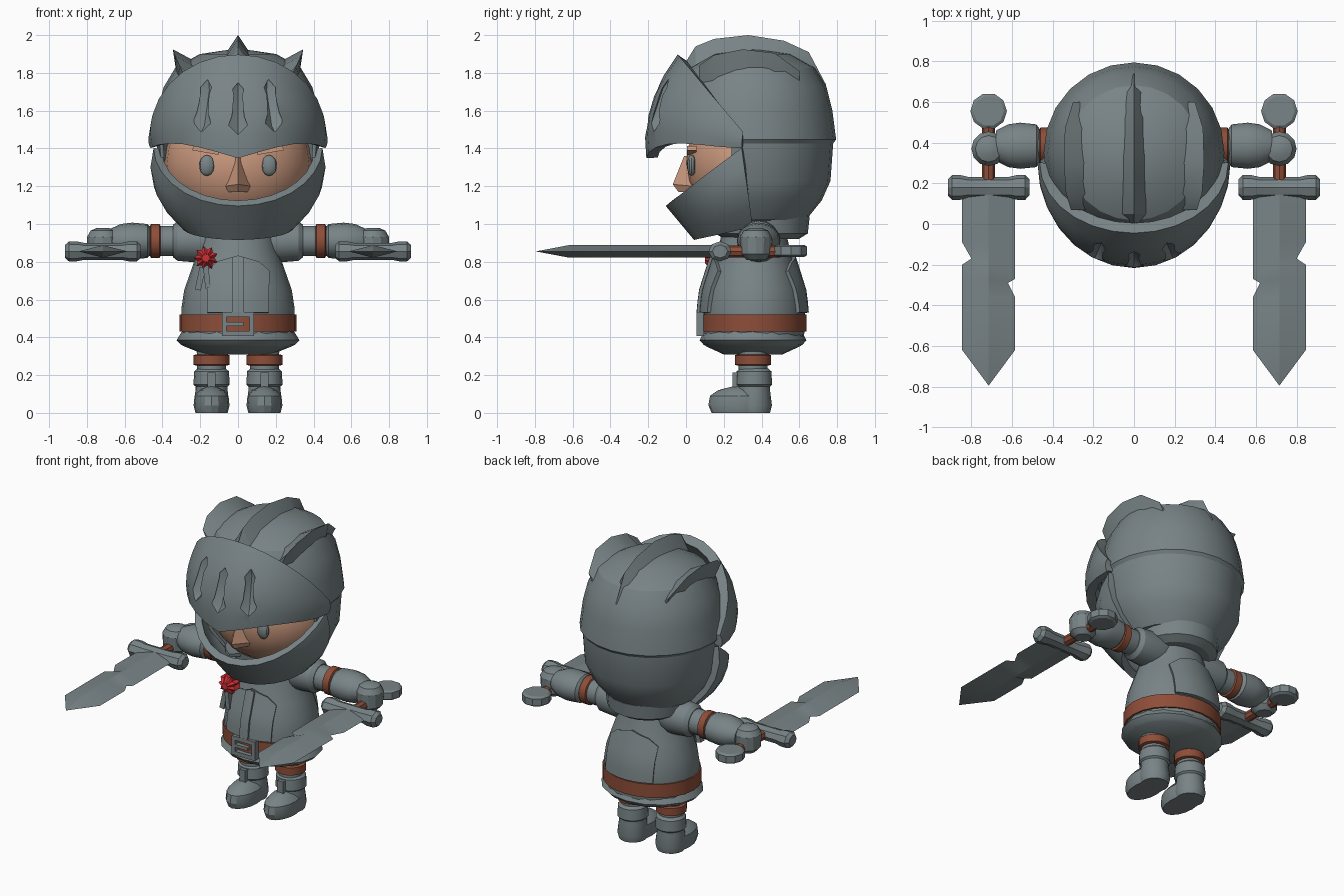
import bpy, bmesh, math
from math import sin, cos, pi, radians
from mathutils import Matrix, Vector

cube = bpy.data.objects.get("Cube")
if cube:
    bpy.data.objects.remove(cube)


def material(name, rgb):
    m = bpy.data.materials.new(name)
    m.use_nodes = True
    m.diffuse_color = (*rgb, 1)
    m.node_tree.nodes["Principled BSDF"].inputs["Base Color"].default_value = (*rgb, 1)
    return m


STEEL = material("steel_grey", (.19, .23, .24))
SKIN = material("skin", (.60, .32, .21))
LEATHER = material("leather_brown", (.27, .075, .04))
RED = material("flower_red", (.62, .03, .035))
parts = []


def loft(name, mat, rings, mirror=False, closed=True):
    """Skin a list of equal rings; mirrored parts get a left and a right copy."""
    if mirror:
        loft("left_" + name, mat, rings)
        return loft("right_" + name, mat, [[(-p[0], p[1], p[2]) for p in r] for r in rings])
    bm = bmesh.new()
    vs = [[bm.verts.new(p) for p in r] for r in rings]
    n = len(rings[0])
    for a, b in zip(vs, vs[1:]):
        for i in range(n if closed else n - 1):
            j = (i + 1) % n
            bm.faces.new((a[i], a[j], b[j], b[i]))
    if closed:
        bm.faces.new(vs[0])
        bm.faces.new(vs[-1])
    bmesh.ops.remove_doubles(bm, verts=bm.verts, dist=.0002)
    bmesh.ops.recalc_face_normals(bm, faces=bm.faces)
    me = bpy.data.meshes.new(name)
    bm.to_mesh(me)
    bm.free()
    me.materials.append(mat)
    ob = bpy.data.objects.new(name, me)
    bpy.context.collection.objects.link(ob)
    parts.append(ob)
    return ob


AXES = {"z": Matrix(), "x": Matrix.Rotation(pi / 2, 4, "Y"), "y": Matrix.Rotation(-pi / 2, 4, "X")}


def lathe(name, mat, profile, centre, axis="z", sx=1, sy=1, seg=16, mirror=False, rot=None):
    """Turn (height, radius) pairs about an axis."""
    m = Matrix.Translation(centre) @ (rot or AXES[axis])
    rings = [[m @ Vector((r * sx * cos(2 * pi * i / seg), r * sy * sin(2 * pi * i / seg), h))
              for i in range(seg)] for h, r in profile]
    return loft(name, mat, rings, mirror)


def ball(name, mat, centre, size, seg=16, mirror=False):
    prof = [(size[2] * sin(radians(a)), cos(radians(a))) for a in range(-90, 91, 15)]
    return lathe(name, mat, prof, centre, sx=size[0], sy=size[1], seg=seg, mirror=mirror)


def box(name, mat, c, s, mirror=False, tilt=0):
    m = Matrix.Translation(c) @ Matrix.Rotation(tilt, 4, "Y")
    rect = [(-1, -1), (1, -1), (1, 1), (-1, 1)]
    rings = [[m @ Vector((x * s[0], y * s[1], z * s[2])) for x, y in rect] for z in (-1, 1)]
    return loft(name, mat, rings, mirror)


def bake(ob):
    dg = bpy.context.evaluated_depsgraph_get()
    me = bpy.data.meshes.new_from_object(ob.evaluated_get(dg))
    ob.modifiers.clear()
    ob.data = me


def thicken(ob, t, cutters=()):
    mod = ob.modifiers.new("thickness", "SOLIDIFY")
    mod.thickness, mod.offset = t, 0
    for c in cutters:
        b = ob.modifiers.new("groove", "BOOLEAN")
        b.operation, b.solver, b.object = "DIFFERENCE", "EXACT", c
    bake(ob)
    for c in cutters:
        parts.remove(c)
        bpy.data.objects.remove(c)


def patch(name, mat, fn, us, vs, t, cutters=()):
    ob = loft(name, mat, [[fn(u, v) for v in vs] for u in us], closed=False)
    thicken(ob, t, cutters)


def steps(a, b, n):
    return [a + (b - a) * i / n for i in range(n + 1)]


# Helmet shell, open at the lower front
shell = lathe("helmet_shell", STEEL,
              [(1.0, 0), (1.03, .28), (1.13, .36), (1.23, .405), (1.43, .42), (1.45, .435),
               (1.6, .415), (1.72, .385), (1.82, .325), (1.89, .2), (1.92, 0)], (0, .35, 0), seg=24)
bm = bmesh.new()
bm.from_mesh(shell.data)
front = [f for f in bm.faces if f.calc_center_median().y < .2 and f.calc_center_median().z < 1.5]
bmesh.ops.delete(bm, geom=front, context="FACES")
bm.to_mesh(shell.data)
bm.free()
thicken(shell, .02)


# Visor with three grooves, and chin guard
def visor(a, t):
    c, s = cos(a), abs(sin(a))
    low = Vector((.435 * sin(a), .3 - .48 * c, 1.35 + .14 * s - .08 * s ** 4))
    top = Vector((.435 * sin(a), .3 - .32 * c, 1.48 + .40 * c))
    bulge = 4 * t * (1 - t)
    return low.lerp(top, t) + Vector((.01 * sin(a), -.06 * c, 0)) * bulge


def chin(a, t):
    c = cos(a)
    top = Vector((.425 * sin(a), .3 - .39 * c, 1.40 - .29 * c))
    low = Vector((.28 * sin(a), .35 - .29 * c, 1.0 - .07 * c))
    return low.lerp(top, t) + Vector((.07 * sin(a) ** 3, 0, 0)) * 4 * t * (1 - t)


grooves = []
for a in (-23, 0, 23):
    r = radians(a)
    turn = Matrix.Rotation(r, 4, "Z") @ Matrix.Rotation(radians(-20), 4, "X")
    spot = visor(r, .5) + Vector((.01 * sin(r), -.01 * cos(r), 0))
    grooves.append(lathe("groove_cutter", STEEL, [(-.16, 0), (-.1, .05), (.1, .05), (.16, 0)],
                         spot, sy=.7, seg=4, rot=turn))
arc = [radians(a) for a in steps(-90, 90, 14)]
patch("visor", STEEL, visor, arc, steps(0, 1, 5), .06, grooves)
patch("chin_guard", STEEL, chin, arc, steps(0, 1, 4), .045)


# Helmet crests: ridges of triangular section, from (y, x, z, half width)
def crest(name, stations, tilt, depth, mirror=False):
    n, t = Vector((sin(tilt), 0, cos(tilt))), Vector((cos(tilt), 0, -sin(tilt)))
    rings = []
    for y, x, z, w in stations:
        tip = Vector((x, y, z))
        rings.append([tip, tip - n * depth + t * w, tip - n * depth - t * w])
    loft(name, STEEL, rings, mirror)


crest("centre_crest", [(0, 0, 1.86, .04), (.05, 0, 1.94, .07), (.15, 0, 1.98, .08), (.33, 0, 2, .08),
                       (.52, 0, 1.97, .08), (.65, 0, 1.91, .06), (.74, 0, 1.74, .02)], 0, .12)
crest("side_crest", [(.07, .31, 1.84, .02), (.15, .335, 1.895, .06), (.3, .345, 1.925, .07),
                     (.47, .34, 1.905, .06), (.6, .3, 1.81, .02)], radians(35), .14, True)

# Face
ball("face", SKIN, (0, .36, 1.32), (.39, .36, .35), 24)
ball("eye", STEEL, (.165, .03, 1.31), (.04, .025, .055), 12, True)
box("eyebrow", SKIN, (.17, .03, 1.39), (.07, .025, .012), True, radians(-10))
loft("nose", SKIN, [[(-.03, .04, 1.36), (0, -.01, 1.36), (.03, .04, 1.36)],
                    [(-.07, .04, 1.2), (0, -.07, 1.21), (.07, .04, 1.2)],
                    [(-.05, .04, 1.17), (0, -.04, 1.17), (.05, .04, 1.17)]])

# Torso, collar, skirt and belt
BODY = [(.38, .29), (.45, .3), (.55, .3), (.65, .285), (.75, .25), (.85, .215), (.95, .19), (1.02, .17)]
lathe("torso", STEEL, BODY, (0, .36, 0), sy=.9, seg=24)
lathe("collar", STEEL, [(.92, .2), (.95, .25), (1.04, .26), (1.05, .2)], (0, .4, 0), sy=.98, seg=20)
lathe("skirt", STEEL, [(.31, .18), (.35, .28), (.36, .3), (.385, .325), (.41, .31), (.44, .29)],
      (0, .355, 0), sy=.87, seg=16)
lathe("belt", LEATHER, [(.43, .29), (.43, .309), (.52, .309), (.52, .29)], (0, .36, 0), sy=.9, seg=24)
for z in (.42, .52):
    box("buckle_bar", STEEL, (0, .075, z), (.085, .02, .013))
box("buckle_side", STEEL, (.073, .075, .47), (.013, .02, .06), True)
box("buckle_tongue", STEEL, (-.02, .07, .47), (.05, .015, .01))


# Curved armour plates laid on the torso
def torso_point(x, z, out, side):
    for (z0, r0), (z1, r1) in zip(BODY, BODY[1:]):
        if z0 <= z <= z1:
            r = r0 + (r1 - r0) * (z - z0) / (z1 - z0)
    return Vector((x, .36 + side * (.9 * math.sqrt(r * r - x * x) + out), z))


def plate(name, half, side, out):
    def fn(u, v):
        top = .83 - .3 * abs(u) if abs(u) < .14 else .75
        return torso_point(u, .53 + (top - .53) * v, out, side)
    patch(name, STEEL, fn, steps(-half, half, 6), steps(0, 1, 5), .025)


plate("chest_plate", .16, -1, .008)
plate("chest_strip", .03, -1, .022)
plate("back_plate", .17, 1, .008)

# Red flower with ribbons
star = [(.065 if i % 2 else .046) for i in range(18)]
loft("flower", RED, [[(-.17 + r * k * cos(i * pi / 9), y, .82 + r * k * sin(i * pi / 9))
                      for i, r in enumerate(star)] for y, k in ((.2, 1), (.13, 1), (.1, .4))])
box("ribbon_outer", STEEL, (-.2, .15, .71), (.016, .02, .06), tilt=radians(12))
box("ribbon_inner", STEEL, (-.165, .14, .72), (.014, .02, .06), tilt=radians(-6))

# Arms
ARM = (0, .385, .91)
lathe("shoulder", STEEL, [(.1, .1), (.2, .115), (.32, .105), (.345, .085)], ARM, "x", mirror=True)
lathe("upper_arm", STEEL, [(.3, .08), (.5, .08)], ARM, "x", mirror=True)
lathe("arm_band", LEATHER, [(.41, .08), (.415, .09), (.46, .09), (.465, .08)], ARM, "x", mirror=True)
lathe("gauntlet", STEEL, [(.465, .08), (.48, .1), (.56, .108), (.62, .1), (.68, .07)],
      ARM, "x", sx=.9, sy=1.05, mirror=True)
lathe("hand", STEEL, [(.81, .05), (.84, .08), (.93, .085), (.965, .065), (.98, .03)],
      (.715, .37, 0), seg=12, mirror=True)

# Swords with notched blades, from (y, outer x, inner x)
HILT = (.715, 0, .855)
lathe("sword_grip", LEATHER, [(.18, .032), (.5, .032)], HILT, "y", seg=8, mirror=True)
lathe("sword_pommel", STEEL, [(.825, .075), (.835, .09), (.88, .09), (.89, .075)],
      (.715, .555, 0), seg=10, mirror=True)
lathe("sword_guard", STEEL, [(-.2, .035), (-.18, .053), (-.14, .053), (-.1, .045), (.1, .045),
                             (.14, .053), (.18, .053), (.2, .035)], (.715, .18, .855), "x",
      sy=1.15, seg=8, mirror=True)
O, I = .845, .585
BLADE = [(.15, O, I), (-.09, O, I), (-.17, .8, I), (-.2, O, I), (-.27, O, I),
         (-.29, O, .62), (-.36, O, I), (-.62, O, I)]
rings = [[(o, y, .855), (.715, y, .888), (i, y, .855), (.715, y, .822)] for y, o, i in BLADE]
loft("sword_blade", STEEL, rings + [[(.715, -.795, .855)] * 4], True)

# Legs and boots
LEG = (.14, .355, 0)
lathe("leg", STEEL, [(.15, .075), (.4, .08)], LEG, mirror=True)
lathe("leg_band", LEATHER, [(.25, .08), (.255, .095), (.305, .095), (.31, .08)], LEG, mirror=True)
lathe("boot_shaft", STEEL, [(0, .085), (.04, .095), (.12, .085), (.14, .085), (.15, .096),
                            (.22, .092), (.235, .075)], (.14, .36, 0), mirror=True)
lathe("boot_toe", STEEL, [(0, .085), (.04, .095), (.09, .09), (.12, .065), (.14, .02)],
      (.14, .28, 0), sy=1.7, mirror=True)
box("boot_tongue", STEEL, (.14, .265, .17), (.022, .02, .045), True)

# Smooth shading with sharp edges kept
bpy.ops.object.select_all(action="DESELECT")
for ob in parts:
    ob.select_set(True)
bpy.context.view_layer.objects.active = parts[0]
bpy.ops.object.shade_smooth_by_angle(angle=radians(28))
